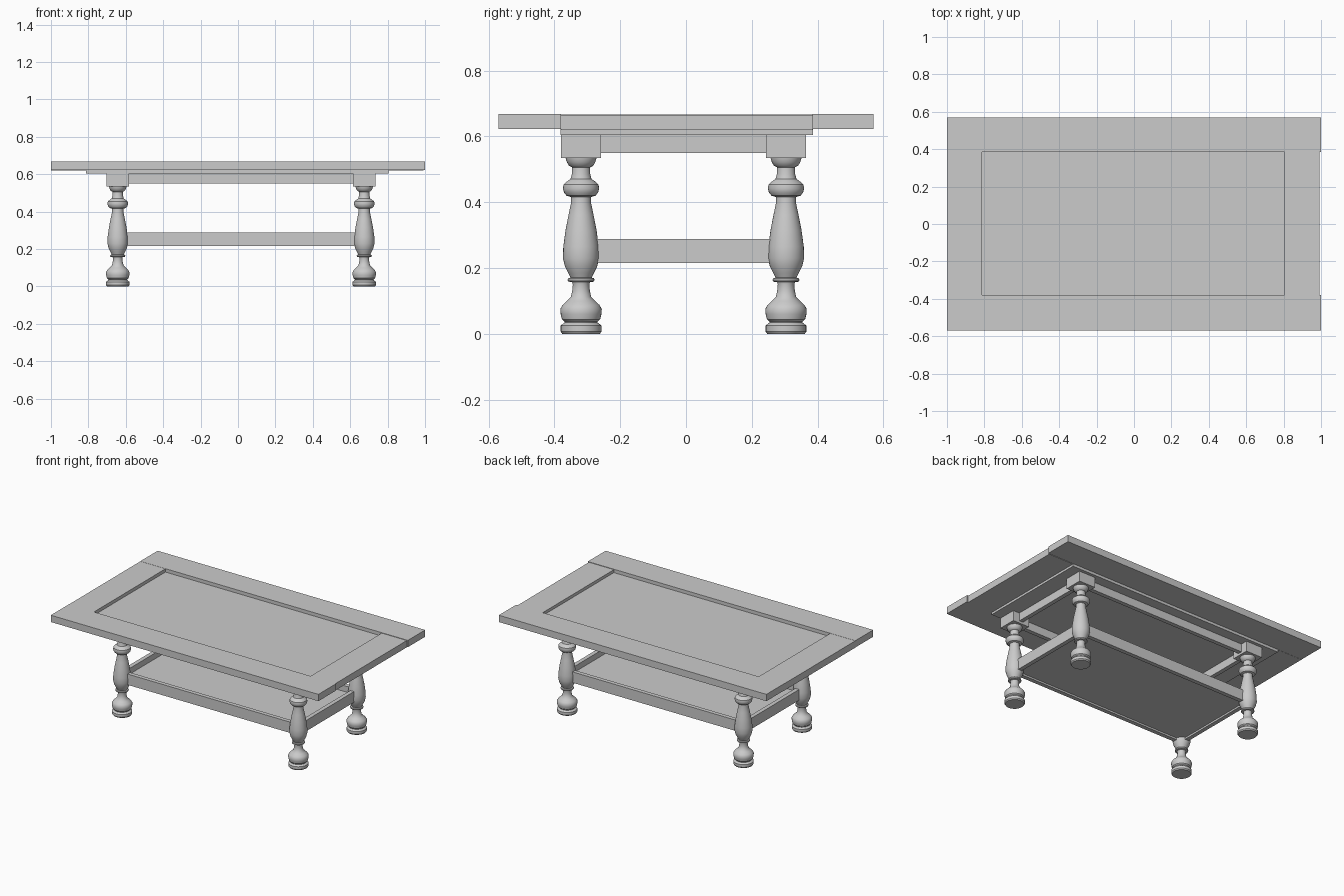
import bpy, bmesh, math

if "Cube" in bpy.data.objects:
    bpy.data.objects.remove(bpy.data.objects["Cube"])

wood = bpy.data.materials.new("plain grey")
wood.diffuse_color = (0.6, 0.6, 0.6, 1)
wood.use_nodes = True
wood.node_tree.nodes["Principled BSDF"].inputs["Base Color"].default_value = wood.diffuse_color

LX, RX = -0.643, 0.675      # leg centres
FY, BY = -0.319, 0.304


def finish(name, bm):
    bmesh.ops.recalc_face_normals(bm, faces=bm.faces)
    me = bpy.data.meshes.new(name)
    bm.to_mesh(me)
    bm.free()
    me.materials.append(wood)
    ob = bpy.data.objects.new(name, me)
    bpy.context.collection.objects.link(ob)
    return ob


def box(name, x, y, z):
    bm = bmesh.new()
    bmesh.ops.create_cube(bm, size=1)
    for v in bm.verts:
        for i, (a, b) in enumerate((x, y, z)):
            v.co[i] = (a + b) / 2 + v.co[i] * (b - a)
    return finish(name, bm)


def turned(name, profile, cx, cy, n=32):
    bm = bmesh.new()
    rings = [[bm.verts.new((cx + r * math.cos(2 * math.pi * i / n),
                            cy + r * math.sin(2 * math.pi * i / n), z))
              for i in range(n)] for z, r in profile]
    for a, b in zip(rings, rings[1:]):
        for i in range(n):
            j = (i + 1) % n
            bm.faces.new((a[i], a[j], b[j], b[i]))
    bm.faces.new(rings[0])
    bm.faces.new(rings[-1])
    ob = finish(name, bm)
    bpy.ops.object.select_all(action='DESELECT')
    ob.select_set(True)
    bpy.context.view_layer.objects.active = ob
    bpy.ops.object.shade_smooth_by_angle(angle=math.radians(35))


# Table top: two long planks, two end planks, recessed centre panel
box("front_plank", (-1, 1), (-0.57, -0.38), (0.622, 0.668))
box("back_plank", (-1, 1), (0.385, 0.57), (0.622, 0.668))
box("left_end_plank", (-1, -0.812), (-0.38, 0.385), (0.621, 0.667))
box("right_end_plank", (0.805, 0.992), (-0.38, 0.385), (0.619, 0.665))
box("centre_panel", (-0.812, 0.805), (-0.381, 0.386), (0.604, 0.645))

# Turned legs with square blocks, as (height, radius)
profile = [(0, 0.057), (0.007, 0.062), (0.025, 0.062), (0.03, 0.056), (0.034, 0.05),
           (0.038, 0.051), (0.044, 0.058), (0.06, 0.062), (0.076, 0.063), (0.088, 0.056),
           (0.1, 0.043), (0.112, 0.031), (0.13, 0.027), (0.15, 0.025), (0.157, 0.027),
           (0.159, 0.039), (0.164, 0.041), (0.169, 0.039), (0.171, 0.032), (0.185, 0.039),
           (0.205, 0.049), (0.23, 0.055), (0.265, 0.054), (0.316, 0.047), (0.362, 0.038),
           (0.4, 0.03), (0.416, 0.03), (0.42, 0.044), (0.43, 0.052), (0.442, 0.055),
           (0.454, 0.053), (0.463, 0.043), (0.471, 0.032), (0.485, 0.028), (0.506, 0.027),
           (0.511, 0.037), (0.522, 0.043), (0.53, 0.046), (0.536, 0.047)]
for sx, x in (("left", LX), ("right", RX)):
    for sy, y in (("front", FY), ("back", BY)):
        turned(f"{sy}_{sx}_leg", profile, x, y)
        box(f"{sy}_{sx}_leg_block", (x - 0.061, x + 0.061), (y - 0.061, y + 0.061), (0.535, 0.605))

# Apron boards and lower rails run between the leg centres
T = 0.014
for label, z, t in (("apron", (0.55, 0.606), T), ("lower_rail", (0.216, 0.289), T)):
    for side, y in (("front", FY), ("back", BY)):
        box(f"{side}_{label}", (LX, RX), (y - t, y + t), z)
    for side, x in (("left", LX), ("right", RX)):
        box(f"{side}_{label}", (x - t, x + t), (FY, BY), z)

# Lower shelf set inside the rails
box("shelf", (LX, RX), (FY, BY), (0.228, 0.25))
